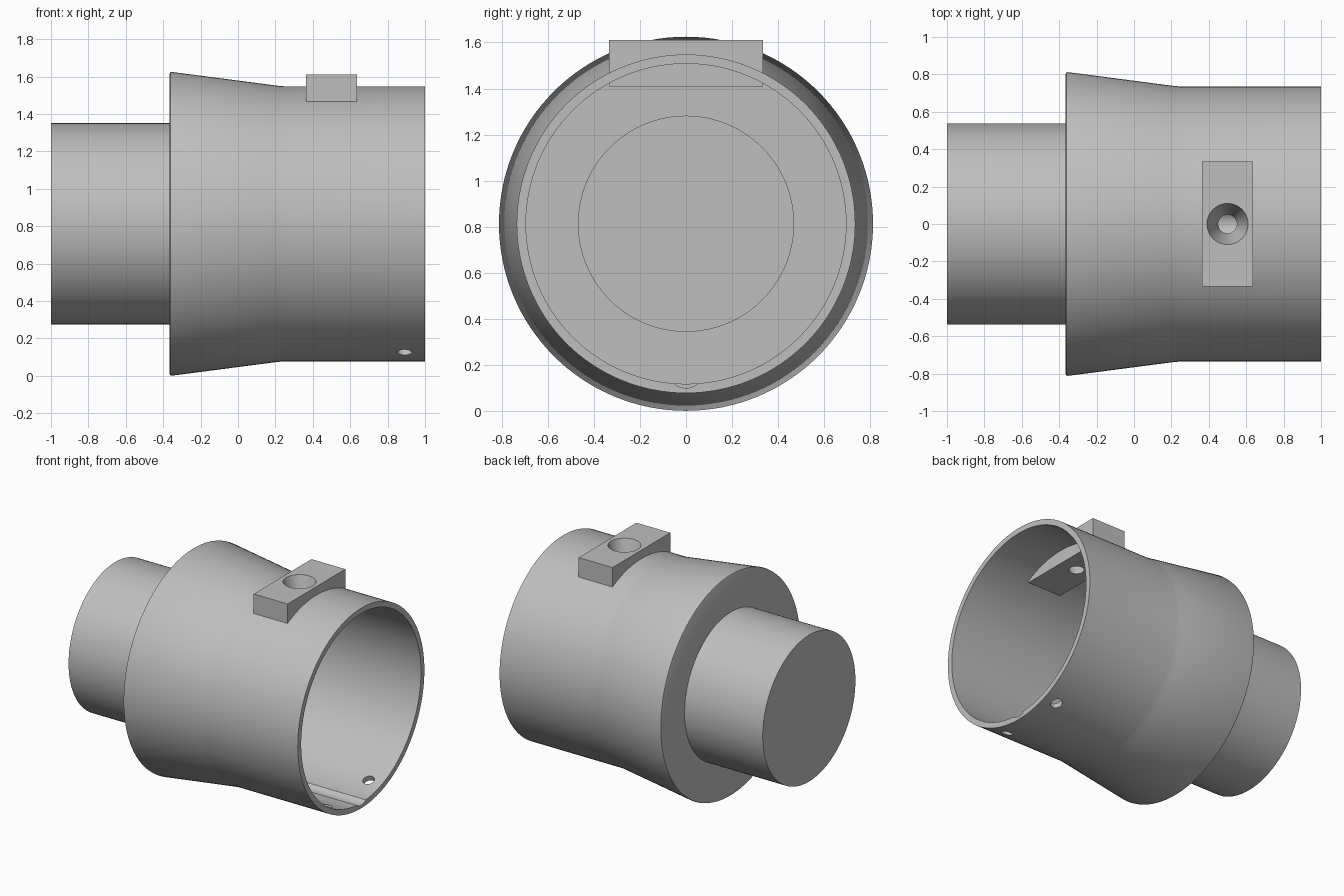
import bpy, bmesh, math
from mathutils import Matrix, Vector

cube = bpy.data.objects.get("Cube")
if cube:
    bpy.data.objects.remove(cube, do_unlink=True)

AXIS_Z = 0.813

grey = bpy.data.materials.new("plain grey")
grey.use_nodes = True
colour = (0.52, 0.52, 0.52, 1)
grey.diffuse_color = colour
grey.node_tree.nodes["Principled BSDF"].inputs["Base Color"].default_value = colour


def make_object(name, bm):
    bmesh.ops.recalc_face_normals(bm, faces=bm.faces)
    mesh = bpy.data.meshes.new(name)
    bm.to_mesh(mesh)
    bm.free()
    obj = bpy.data.objects.new(name, mesh)
    bpy.context.collection.objects.link(obj)
    mesh.materials.append(grey)
    return obj


def lathe(name, profile, steps=128):
    """Spin (x, radius) points around the body axis."""
    bm = bmesh.new()
    verts = [bm.verts.new((x, 0, r)) for x, r in profile]
    edges = [bm.edges.new(pair) for pair in zip(verts, verts[1:])]
    bmesh.ops.spin(bm, geom=verts + edges, cent=(0, 0, 0), axis=(1, 0, 0),
                   angle=math.tau, steps=steps, use_merge=True)
    bmesh.ops.remove_doubles(bm, verts=bm.verts, dist=1e-5)
    bmesh.ops.translate(bm, verts=bm.verts, vec=(0, 0, AXIS_Z))
    return make_object(name, bm)


def rod(name, centre, direction, r_start, r_end, length, segments=48):
    """Capped cylinder or cone along a direction."""
    bm = bmesh.new()
    turn = Vector(direction).to_track_quat('Z', 'Y').to_matrix().to_4x4()
    bmesh.ops.create_cone(bm, cap_ends=True, segments=segments, radius1=r_start,
                          radius2=r_end, depth=length,
                          matrix=Matrix.Translation(centre) @ turn)
    return make_object(name, bm)


def combine(target, tool, operation):
    mod = target.modifiers.new(tool.name, 'BOOLEAN')
    mod.operation, mod.solver, mod.object = operation, 'EXACT', tool
    bpy.context.view_layer.objects.active = target
    bpy.ops.object.modifier_apply(modifier=mod.name)
    bpy.data.objects.remove(tool, do_unlink=True)


# Hollow flared body with its closed neck
housing = lathe("flared_housing", [
    (-1, 0), (-1, 0.538), (-0.365, 0.538),
    (-0.365, 0.803), (-0.362, 0.81), (-0.354, 0.812),
    (0.195, 0.7405), (0.225, 0.737), (0.25, 0.735),
    (1, 0.735), (1, 0.695), (-0.29, 0.695),
    (-0.29, 0.467), (-0.93, 0.467), (-0.93, 0),
])

# Mounting block passing through the top wall
bm = bmesh.new()
bmesh.ops.create_cube(bm, size=1)
bmesh.ops.scale(bm, verts=bm.verts, vec=(0.275, 0.67, 0.2))
bmesh.ops.translate(bm, verts=bm.verts, vec=(0.5, 0, 1.51))
combine(housing, make_object("mounting_block", bm), 'UNION')

# Tapered hole down through the block
combine(housing, rod("tapered_hole", (0.5, 0, 1.51), (0, 0, 1),
                     0.047, 0.113, 0.22), 'DIFFERENCE')

# Pair of small drain holes in the lower wall
for side in (-1, 1):
    angle = math.radians(20.6)
    out = Vector((0, side * math.sin(angle), -math.cos(angle)))
    centre = Vector((0.89, 0, AXIS_Z)) + out * 0.715
    combine(housing, rod("drain_hole", centre, out, 0.04, 0.04, 0.2), 'DIFFERENCE')

# Shallow groove along the floor of the bore
combine(housing, rod("bore_groove", (0.4, 0, 0.18), (1, 0, 0),
                     0.08, 0.08, 1.3), 'DIFFERENCE')

# Smooth round walls, keep the machined edges crisp
bpy.ops.object.select_all(action='DESELECT')
housing.select_set(True)
bpy.context.view_layer.objects.active = housing
bpy.ops.object.shade_smooth_by_angle(angle=math.radians(25))
